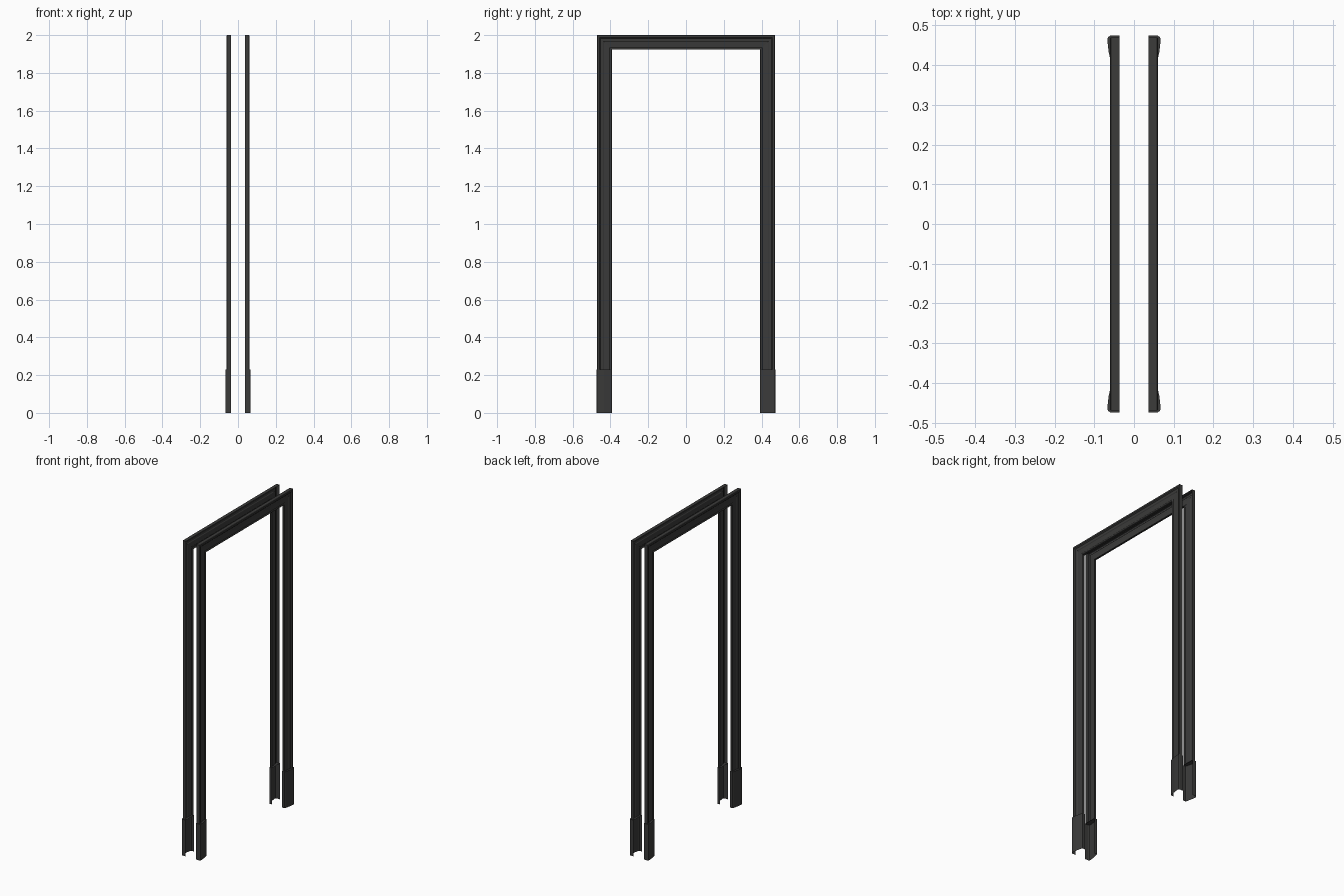
import bpy
import bmesh

cube = bpy.data.objects.get("Cube")
if cube:
    bpy.data.objects.remove(cube, do_unlink=True)

# One dark paint for all trim
paint = bpy.data.materials.new("dark_charcoal_paint")
paint.use_nodes = True
colour = (0.043, 0.043, 0.042, 1)
paint.diffuse_color = colour
paint.node_tree.nodes["Principled BSDF"].inputs["Base Color"].default_value = colour

POST_Y, PLINTH_Y = 0.47, 0.474
PLINTH_TOP, TOP = 0.23, 2.0
BACK = 0.036

# Cross-sections: (distance in from the outer edge, distance from the wall centre)
CASING = [(0, BACK), (0, 0.058), (0.002, 0.060), (0.012, 0.060), (0.015, 0.057),
          (0.018, 0.054), (0.032, 0.053), (0.036, 0.050), (0.066, 0.048),
          (0.069, 0.050), (0.075, 0.050), (0.077, 0.048), (0.077, BACK)]
PLINTH = [(0, BACK), (0, 0.060), (0.003, 0.065), (0.008, 0.067), (0.022, 0.066),
          (0.040, 0.064), (0.058, 0.060), (0.078, 0.056), (0.083, 0.053), (0.083, BACK)]


def sweep(name, profile, stations, side, cap=False):
    """Sweep an open-backed profile through stations (y, z, inward y, inward z)."""
    bm = bmesh.new()
    rows = [[bm.verts.new((side * x, y + iy * d, z + iz * d)) for d, x in profile]
            for y, z, iy, iz in stations]
    for a, b in zip(rows, rows[1:]):
        for i in range(len(profile) - 1):
            bm.faces.new((a[i], a[i + 1], b[i + 1], b[i]))
    if cap:
        bm.faces.new(rows[-1])
    bmesh.ops.recalc_face_normals(bm, faces=bm.faces)
    # The moulded face points away from the wall
    if sum(f.normal.x * f.calc_area() for f in bm.faces) * side < 0:
        bmesh.ops.reverse_faces(bm, faces=bm.faces)
    mesh = bpy.data.meshes.new(name)
    bm.to_mesh(mesh)
    bm.free()
    mesh.materials.append(paint)
    obj = bpy.data.objects.new(name, mesh)
    bpy.context.collection.objects.link(obj)


for label, side in (("left", 1), ("right", -1)):
    # Mitred casing: up one post, across the head, down the other post
    sweep(label + "_casing", CASING,
          [(-POST_Y, PLINTH_TOP, 1, 0), (-POST_Y, TOP, 1, -1),
           (POST_Y, TOP, -1, -1), (POST_Y, PLINTH_TOP, -1, 0)], side)
    # Hollow plinth blocks under each post
    for end, s in (("front", -1), ("back", 1)):
        sweep(f"{label}_{end}_plinth", PLINTH,
              [(s * PLINTH_Y, 0, -s, 0), (s * PLINTH_Y, PLINTH_TOP, -s, 0)],
              side, cap=True)
